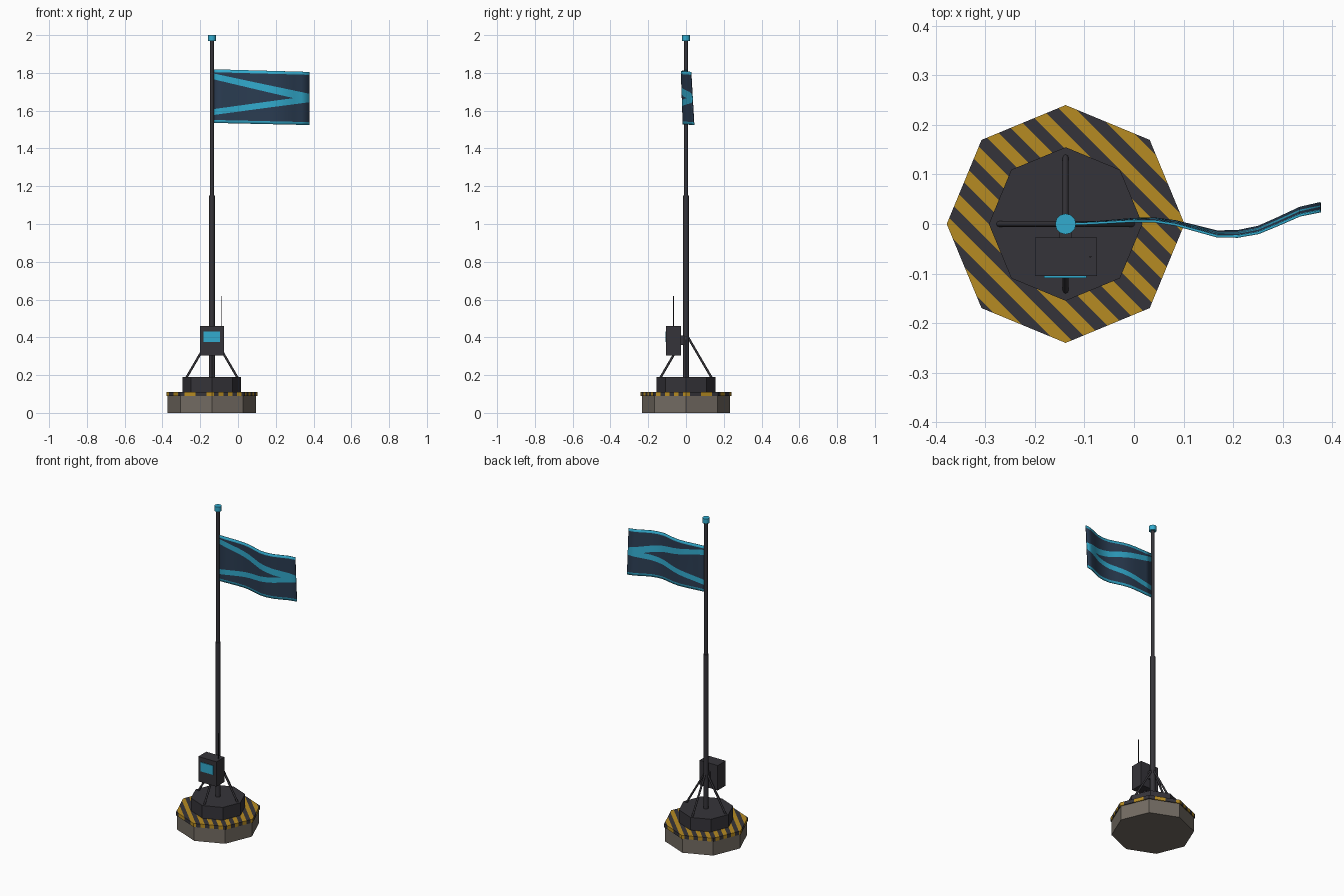
import bpy, bmesh, math
from mathutils import Vector, Matrix

if "Cube" in bpy.data.objects:
    bpy.data.objects.remove(bpy.data.objects["Cube"])

PX = -0.138  # pole axis


def mat(name, rgb):
    m = bpy.data.materials.new(name)
    m.diffuse_color = (*rgb, 1)
    m.use_nodes = True
    m.node_tree.nodes["Principled BSDF"].inputs["Base Color"].default_value = m.diffuse_color
    return m


DARK = mat("dark metal", (0.036, 0.034, 0.041))
YELLOW = mat("hazard yellow", (0.47, 0.26, 0.016))
CONCRETE = mat("concrete", (0.17, 0.147, 0.122))
CYAN = mat("cyan", (0.032, 0.41, 0.62))
NAVY = mat("navy cloth", (0.024, 0.046, 0.085))


def finish(name, bm, mats, smooth=False):
    me = bpy.data.meshes.new(name)
    bm.to_mesh(me)
    bm.free()
    for m in mats:
        me.materials.append(m)
    ob = bpy.data.objects.new(name, me)
    bpy.context.collection.objects.link(ob)
    if smooth:
        bpy.context.view_layer.objects.active = ob
        bpy.ops.object.select_all(action='DESELECT')
        ob.select_set(True)
        bpy.ops.object.shade_smooth_by_angle(angle=math.radians(50))
    return ob


def rod(name, a, b, r, sides, m, smooth=False):
    a, b = Vector(a), Vector(b)
    d = b - a
    rot = Matrix() if abs(d.x) + abs(d.y) < 1e-6 else d.to_track_quat('Z', 'Y').to_matrix().to_4x4()
    bm = bmesh.new()
    bmesh.ops.create_cone(bm, cap_ends=True, segments=sides, radius1=r, radius2=r,
                          depth=d.length, matrix=Matrix.Translation((a + b) / 2) @ rot)
    return finish(name, bm, [m], smooth)


def box(name, lo, hi, m):
    lo, hi = Vector(lo), Vector(hi)
    bm = bmesh.new()
    bmesh.ops.create_cube(bm, size=1, matrix=Matrix.Translation((lo + hi) / 2)
                          @ Matrix.Diagonal((*(hi - lo), 1)))
    return finish(name, bm, [m])


# Octagonal base tiers
rod("concrete_base", (PX, 0, 0), (PX, 0, 0.09), 0.234, 8, CONCRETE)
rod("upper_plinth", (PX, 0, 0.11), (PX, 0, 0.19), 0.155, 8, DARK)

# Hazard plate, sliced into diagonal stripes
bm = bmesh.new()
bmesh.ops.create_cone(bm, cap_ends=True, segments=8, radius1=0.24, radius2=0.24,
                      depth=0.022, matrix=Matrix.Translation((PX, 0, 0.1)))
PERIOD, START = 0.068, -0.378 - 0.017
for i in range(-4, 22):
    c = START + i * PERIOD / 2
    bmesh.ops.bisect_plane(bm, geom=bm.verts[:] + bm.edges[:] + bm.faces[:],
                           plane_co=(c, 0, 0), plane_no=(1, 1, 0))
for f in bm.faces:
    c = f.calc_center_median()
    f.material_index = math.floor((c.x + c.y - START) / (PERIOD / 2)) % 2
finish("hazard_plate", bm, [YELLOW, DARK])

# Telescopic pole with cap
rod("lower_pole", (PX, 0, 0.18), (PX, 0, 1.15), 0.015, 12, DARK, True)
rod("upper_pole", (PX, 0, 1.14), (PX, 0, 1.975), 0.0105, 12, DARK, True)
rod("pole_cap", (PX, 0, 1.97), (PX, 0, 2.0), 0.021, 12, CYAN, True)

# Four bracing struts
for k in range(4):
    cx, cy = math.cos(k * math.pi / 2), math.sin(k * math.pi / 2)
    rod("strut_%d" % (k + 1), (PX + 0.008 * cx, 0.008 * cy, 0.405),
        (PX + 0.135 * cx, 0.135 * cy, 0.187), 0.006, 8, DARK, True)

# Control box with screen, bracket and antenna
box("control_box", (-0.2, -0.105, 0.305), (-0.075, -0.027, 0.46), DARK)
box("box_bracket", (PX - 0.012, -0.03, 0.36), (PX + 0.012, -0.01, 0.41), DARK)
box("screen", (-0.182, -0.109, 0.374), (-0.096, -0.104, 0.431), CYAN)
rod("antenna", (-0.088, -0.066, 0.455), (-0.088, -0.066, 0.62), 0.002, 6, DARK)

# Waving flag: rows follow the hems and the chevron edges
WAVE = [0, 0.002, 0.005, 0.008, 0.008, 0.002, -0.009, -0.02, -0.02, -0.012, 0.006, 0.025, 0.034]
N = len(WAVE) - 1
TIP = 10 / 12
bm = bmesh.new()
cols = []
for i, y in enumerate(WAVE):
    u = i / N
    s = min(u / TIP, 1)
    rows = [0, 0.055, 0.15 + 0.28 * u, 0.26 + 0.24 * s,
            0.81 - 0.31 * s, 0.92 - 0.33 * u, 0.945, 1]
    cols.append([bm.verts.new((-0.126 + 0.503 * u,
                               y + 0.016 * u * (0.5 - v),
                               1.535 - 0.011 * u + 0.284 * v - 0.003 * u * v)) for v in rows])
for a, b in zip(cols, cols[1:]):
    for j in range(7):
        f = bm.faces.new((a[j], b[j], b[j + 1], a[j + 1]))
        f.material_index = 1 if j % 2 == 0 else 0
        f.smooth = True
bmesh.ops.remove_doubles(bm, verts=bm.verts[:], dist=1e-5)
flag = finish("flag", bm, [NAVY, CYAN])
solid = flag.modifiers.new("thickness", 'SOLIDIFY')
solid.thickness = 0.005
solid.offset = 0
